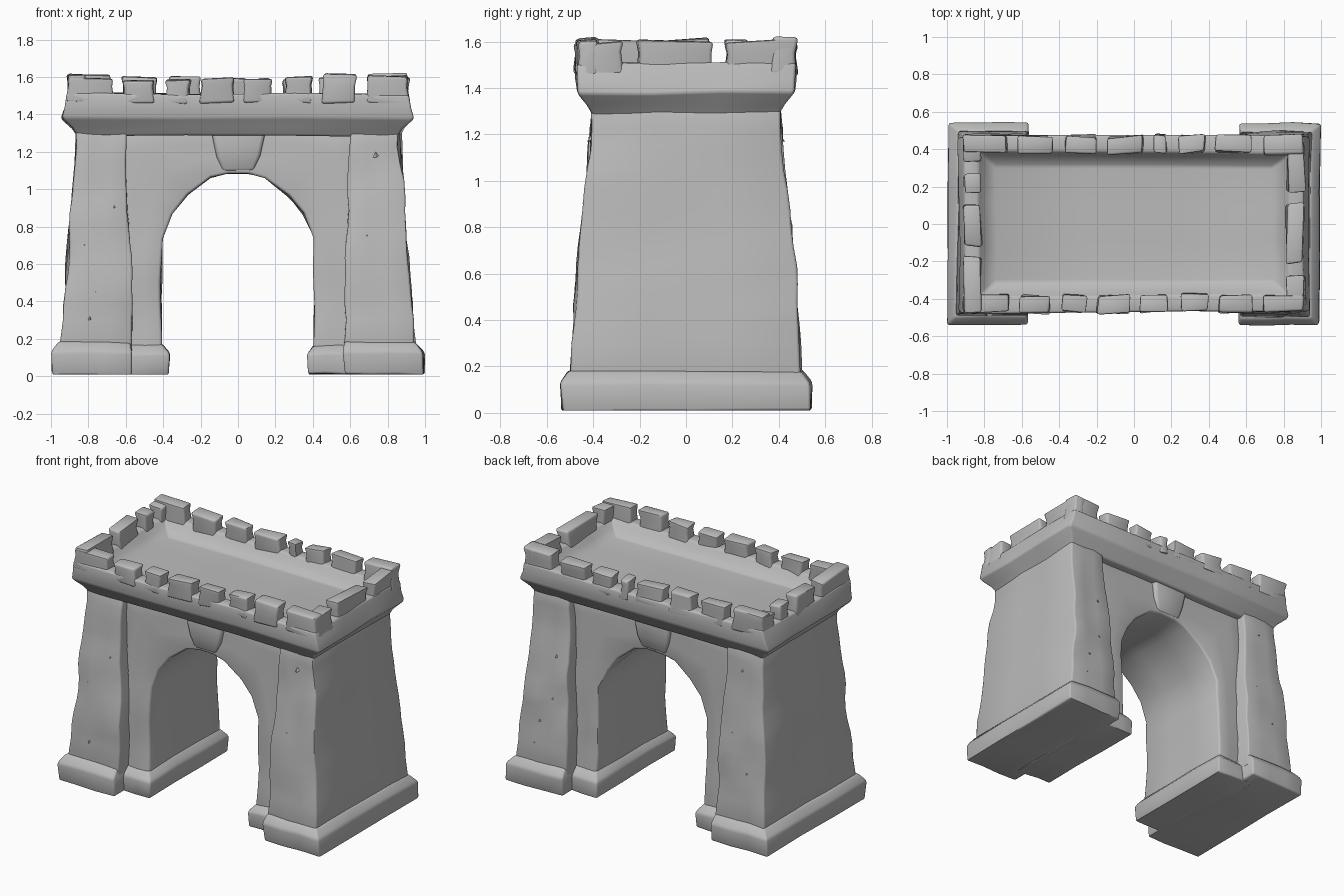
import bpy, bmesh, math, random
from mathutils import Vector, noise

if "Cube" in bpy.data.objects:
    bpy.data.objects.remove(bpy.data.objects["Cube"])

random.seed(4)
STONE = bpy.data.materials.new("grey stone")
STONE.diffuse_color = (0.5, 0.5, 0.5, 1)
STONE.use_nodes = True
STONE.node_tree.nodes["Principled BSDF"].inputs["Base Color"].default_value = STONE.diffuse_color


def finish(name, bm, cuts=2, rough=0.012, bevel=0.012, angle=50):
    """Round the edges, weather the surface and shade it smooth."""
    bmesh.ops.recalc_face_normals(bm, faces=bm.faces)
    if bevel:
        edges = [e for e in bm.edges if len(e.link_faces) == 2 and e.calc_face_angle(0) > 0.6]
        bmesh.ops.bevel(bm, geom=edges, offset=bevel, segments=2, profile=0.5,
                        affect='EDGES', clamp_overlap=True)
    if cuts:
        long_edges = [e for e in bm.edges if e.calc_length() > 0.2]
        bmesh.ops.subdivide_edges(bm, edges=long_edges, cuts=cuts, use_grid_fill=True)
    bmesh.ops.triangulate(bm, faces=[f for f in bm.faces if len(f.verts) > 4])
    for v in bm.verts:
        v.co += noise.noise_vector(v.co * 5) * rough
        v.co.z = max(v.co.z, 0.01)
        v.co.x = max(-1, min(1, v.co.x))
    me = bpy.data.meshes.new(name)
    bm.to_mesh(me)
    bm.free()
    ob = bpy.data.objects.new(name, me)
    me.materials.append(STONE)
    bpy.context.collection.objects.link(ob)
    bpy.ops.object.select_all(action='DESELECT')
    ob.select_set(True)
    bpy.context.view_layer.objects.active = ob
    bpy.ops.object.shade_smooth_by_angle(angle=math.radians(angle))
    return ob


def loft(name, rings, **kw):
    """Stack rectangular rings (x0, x1, y0, y1, z) and cap both ends."""
    bm = bmesh.new()
    loops = []
    for x0, x1, y0, y1, z in rings:
        loops.append([bm.verts.new((x, y, z))
                      for x, y in ((x0, y0), (x1, y0), (x1, y1), (x0, y1))])
    for a, b in zip(loops, loops[1:]):
        for i in range(4):
            j = (i + 1) % 4
            bm.faces.new((a[i], a[j], b[j], b[i]))
    bm.faces.new(loops[0])
    bm.faces.new(loops[-1])
    return finish(name, bm, **kw)


def sided(s, a, b):
    return (a, b) if s > 0 else (-b, -a)


# Battered corner pillars and their plinths
PILLAR = ((0.57, 0.95, 0.50, 0.1), (0.57, 0.935, 0.485, 0.3), (0.575, 0.92, 0.47, 0.55),
          (0.585, 0.90, 0.455, 0.8), (0.595, 0.88, 0.42, 1.05), (0.60, 0.865, 0.40, 1.34))
for s, side in ((-1, "left"), (1, "right")):
    loft(side + "_pillar", [(*sided(s, a, b), -y, y, z) for a, b, y, z in PILLAR],
         rough=0.02)
    loft(side + "_plinth", [(*sided(s, a, b), -y, y, z) for a, b, y, z in
                            ((0.57, 0.995, 0.535, 0.01), (0.565, 0.995, 0.54, 0.13),
                             (0.57, 0.95, 0.50, 0.18))], rough=0.012)
    loft(side + "_inner_plinth", [(*sided(s, a, b), -y, y, z) for a, b, y, z in
                                  ((0.375, 0.65, 0.43, 0.01), (0.37, 0.65, 0.43, 0.12),
                                   (0.41, 0.65, 0.38, 0.17))], rough=0.012)

# Recessed wall with the arched passage: strips from arch curve to outer edge
ARCH = ((0.41, 0.05), (0.41, 0.4), (0.405, 0.74), (0.35, 0.87),
        (0.27, 0.97), (0.15, 1.06), (0.06, 1.08))
OUTER = ((0.66, 0.05), (0.66, 0.4), (0.66, 0.74), (0.66, 1.0),
         (0.66, 1.34), (0.3, 1.34), (0.1, 1.34))
inner = list(ARCH) + [(-x, z) for x, z in reversed(ARCH)]
outer = list(OUTER) + [(-x, z) for x, z in reversed(OUTER)]
bm = bmesh.new()
grid = []
for (ax, az), (ox, oz) in zip(inner, outer):
    depth = lambda z: 0.385 - 0.03 * z
    grid.append([bm.verts.new(p) for p in (
        (ax, -depth(az), az), (ox, -depth(oz), oz), (ox, depth(oz), oz), (ax, depth(az), az))])
for a, b in zip(grid, grid[1:]):
    for i in range(4):
        j = (i + 1) % 4
        bm.faces.new((a[i], a[j], b[j], b[i]))
bm.faces.new(grid[0])
bm.faces.new(grid[-1])
finish("arch_wall", bm, cuts=2, rough=0.015, bevel=0.015)

# Keystone swelling over the arch on both faces
for s, side in ((-1, "front"), (1, "back")):
    loft(side + "_keystone", [(-w, w, *sided(s, 0.3, y), z) for w, y, z in
                              ((0.09, 0.355, 1.09), (0.12, 0.37, 1.18), (0.14, 0.38, 1.31))],
         cuts=0, bevel=0.02)

# Flared cornice, parapet and sunken roof floor in one loft
loft("parapet", [(-x, x, -y, y, z) for x, y, z in
                 ((0.86, 0.395, 1.285), (0.885, 0.42, 1.33), (0.94, 0.465, 1.38),
                  (0.92, 0.47, 1.44), (0.91, 0.475, 1.51), (0.83, 0.385, 1.51),
                  (0.80, 0.36, 1.46), (0.74, 0.31, 1.42))], rough=0.014)


# Uneven merlons around the parapet, tapering towards the top
def merlon(name, x0, x1, y0, y1):
    top = 1.6 + random.uniform(-0.015, 0.012)
    t = 0.008
    loft(name, [(x0, x1, y0, y1, 1.46),
                (x0 + t, x1 - t, y0 + t, y1 - t, 1.55),
                (x0, x1, y0, y1, top)], cuts=0, rough=0.02, bevel=0.014)


def row(name, stops, place, gap=0.028):
    for i, (a, b) in enumerate(zip(stops, stops[1:])):
        merlon(f"{name}_merlon_{i + 1}", *place(a + gap, b - gap))


FRONT = (-0.94, -0.64, -0.42, -0.23, 0.01, 0.21, 0.43, 0.66, 0.94)
BACK = (-0.94, -0.65, -0.41, -0.17, 0.08, 0.21, 0.41, 0.66, 0.94)
row("front", FRONT, lambda a, b: (a, b, -0.475, -0.375))
row("back", BACK, lambda a, b: (a, b, 0.375, 0.475))
row("left", (-0.50, -0.15, 0.13, 0.29, 0.50), lambda a, b: (-0.912, -0.815, a, b))
row("right", (-0.50, -0.235, 0.135, 0.50), lambda a, b: (0.815, 0.912, a, b))

# Small chips of stone standing out of the pillar faces
CHIPS = ((-0.67, 0.9), (-0.68, 0.62), (-0.77, 0.45), (-0.83, 0.7), (0.73, 1.17),
         (0.8, 0.5), (-0.8, 0.3), (0.68, 0.75))
for s, side in ((-1, "front"), (1, "back")):
    for i, (x, z) in enumerate(CHIPS):
        y = 0.5 - 0.078 * z
        w = random.uniform(0.025, 0.045)
        x = x * -s
        bm = bmesh.new()
        pts = [Vector((x - w, s * (y - 0.03), z)), Vector((x + w, s * (y - 0.03), z + 0.02)),
               Vector((x, s * (y - 0.03), z + 0.07)), Vector((x + 0.01, s * (y + 0.018), z))]
        v = [bm.verts.new(p) for p in pts]
        for f in ((0, 1, 2), (0, 1, 3), (1, 2, 3), (2, 0, 3)):
            bm.faces.new([v[k] for k in f])
        finish(f"{side}_chip_{i + 1}", bm, cuts=0, rough=0, bevel=0)
